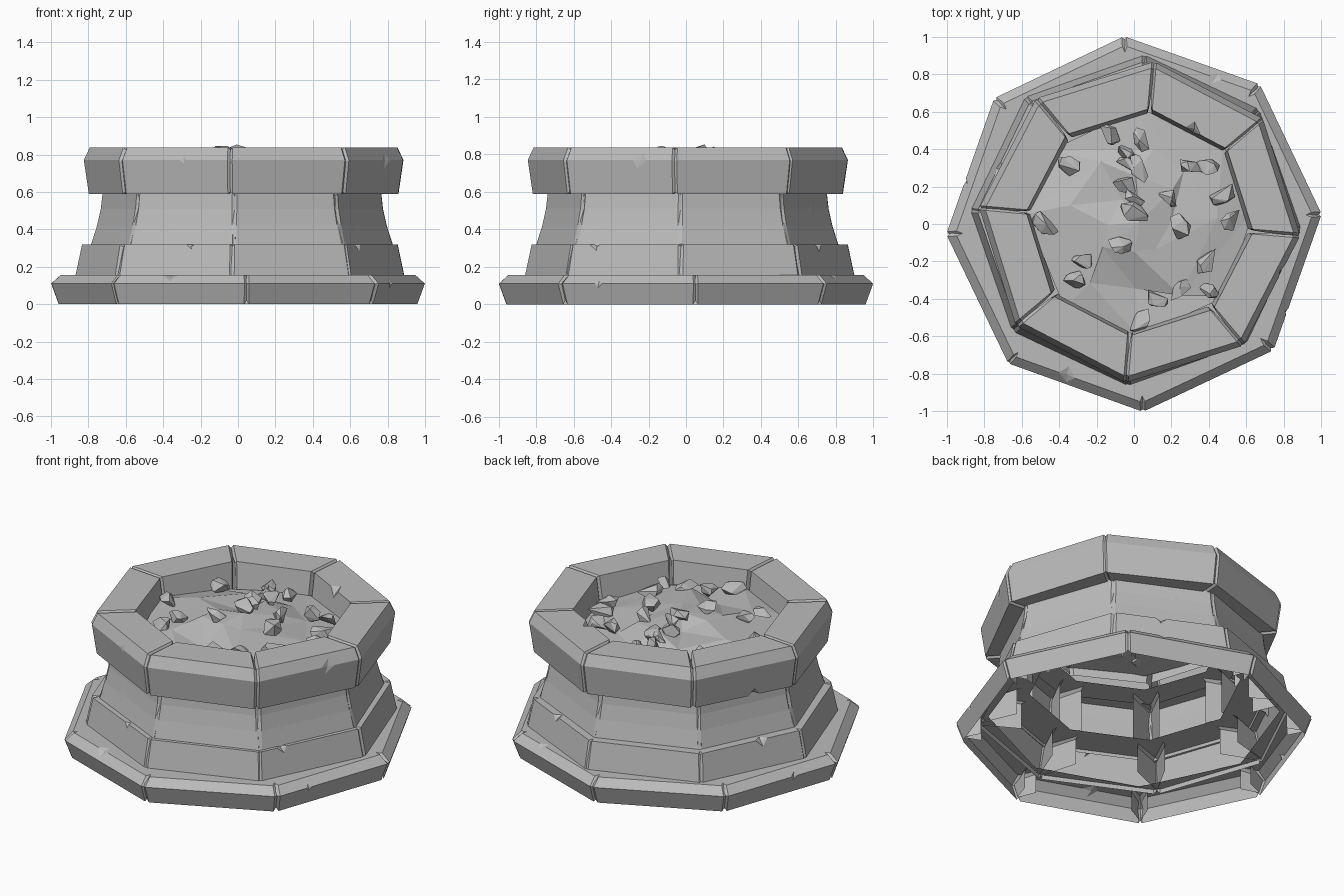
import bpy, bmesh, math, random
from mathutils import Vector, Matrix

random.seed(11)
if "Cube" in bpy.data.objects:
    bpy.data.objects.remove(bpy.data.objects["Cube"], do_unlink=True)

# One stone colour
STONE = (0.5, 0.5, 0.5, 1)
stone = bpy.data.materials.new("grey stone")
stone.use_nodes = True
stone.diffuse_color = STONE
stone.node_tree.nodes["Principled BSDF"].inputs["Base Color"].default_value = STONE

SIDES = 8
HALF = math.pi / SIDES
CENTRE = Vector((0.03, 0.01, 0))


def finish(bm, name):
    mesh = bpy.data.meshes.new(name)
    bm.to_mesh(mesh)
    bm.free()
    mesh.materials.append(stone)
    obj = bpy.data.objects.new(name, mesh)
    bpy.context.collection.objects.link(obj)
    return obj


def chip_edge(bm, edge, size):
    """Knock a small triangular notch out of an edge shared by two faces."""
    faces = list(edge.link_faces)
    start, end = edge.verts
    a, b = start.co.copy(), end.co.copy()
    along = (b - a).normalized()
    mid = a.lerp(b, random.uniform(0.2, 0.8))
    trio = [bm.verts.new(mid + along * s * size) for s in (-1, 0, 1)]
    inward = Vector()
    for face in faces:
        loop = list(face.verts)
        into = face.calc_center_median() - mid
        into = (into - along * into.dot(along)).normalized()
        inward += into
        tip = bm.verts.new(mid + into * size * 1.1 + along * random.uniform(-0.4, 0.4) * size)
        i = loop.index(start)
        forward = loop[(i + 1) % len(loop)] == end
        p, m, q = trio if forward else trio[::-1]
        at = i + 1 if forward else loop.index(end) + 1
        bm.faces.remove(face)
        bm.faces.new(loop[:at] + [p, tip, q] + loop[at:])
        bm.faces.new((p, m, tip))
        bm.faces.new((m, q, tip))
    trio[1].co += inward * size * 0.4
    bm.edges.remove(edge)


def stone_block(bm, profile, middle, chips, centre, boxed):
    """Loft one straight block with worn ends; boxed blocks have square ends, others are mitred."""
    heart = sum((Vector(p) for p in profile), Vector((0, 0))) / len(profile)
    turn = Matrix.Rotation(middle, 3, "Z")
    rings = []
    for side, inset, shrink in ((-1, -0.002, 0.025), (-1, 0.014, 0), (1, 0.014, 0), (1, -0.002, 0.025)):
        ring = []
        for k, point in enumerate(profile):
            p = Vector(point)
            p += (heart - p).normalized() * shrink
            square = boxed and k == len(profile) - 1
            half = (profile[k - 1] if square else point)[0] * math.sin(HALF) - inset
            local = Vector((p.x * math.cos(HALF), side * half, p.y))
            ring.append(bm.verts.new(turn @ local + centre))
        rings.append(ring)
    for one, two in zip(rings, rings[1:]):
        for k in range(len(profile) - 1):
            bm.faces.new((one[k], two[k], two[k + 1], one[k + 1]))
    # End walls, reaching down to the bed of the block when it is boxed
    for ring in (rings[0], rings[-1]):
        foot = []
        if boxed:
            top = ring[-1].co
            foot = [bm.verts.new((top.x, top.y, ring[0].co.z))]
        bm.faces.new(ring + foot)
    # Chips on the outer long edges
    for k in random.sample(range(1, len(profile) - 1), chips):
        edge = bm.edges.get((rings[1][k], rings[2][k]))
        if edge and len(edge.link_faces) == 2:
            chip_edge(bm, edge, random.uniform(0.02, 0.045))


def stone_course(name, profile, corner, wobble, centre, boxed):
    bm = bmesh.new()
    for k in range(SIDES):
        middle = math.radians(corner + random.uniform(-wobble, wobble)) + (2 * k + 1) * HALF
        stone_block(bm, profile, middle, k % 2, centre, boxed)
    bmesh.ops.recalc_face_normals(bm, faces=bm.faces)
    return finish(bm, name)


# Courses of blocks, from the ground up: (radius at the corner, height)
stone_course("base_course", [(0.965, 0), (1.005, 0.11), (0.955, 0.155), (0.82, 0.155)],
             3, 0.3, Vector(), True)
stone_course("plinth_course", [(0.89, 0.13), (0.85, 0.318), (0.6, 0.318)],
             -3, 0.5, Vector((0.01, 0.02, 0)), True)
stone_course("wall_course", [(0.815, 0.3), (0.78, 0.42), (0.76, 0.51), (0.75, 0.6), (0.52, 0.6)],
             -3, 0.3, CENTRE * 0.7, True)
stone_course("rim_course", [(0.68, 0.588), (0.835, 0.588), (0.862, 0.77), (0.83, 0.838),
                            (0.61, 0.838), (0.585, 0.67)],
             -5, 0.3, CENTRE, False)


# Uneven rubble fill inside the rim
def fill_height(r):
    return 0.705 + 0.1 * max(0, 1 - r / 0.6)


bm = bmesh.new()
previous = [bm.verts.new(CENTRE + Vector((0, 0, 0.8)))]
for r in (0.2, 0.4, 0.61):
    ring = []
    for k in range(SIDES):
        turn = 2 * HALF * (k + random.uniform(-0.25, 0.25)) - 0.09
        reach = r + (random.uniform(-0.06, 0.06) if r < 0.6 else 0)
        lift = fill_height(r) + random.uniform(-0.03, 0.03)
        ring.append(bm.verts.new(CENTRE + Vector((reach * math.cos(turn), reach * math.sin(turn), lift))))
    for k in range(SIDES):
        n = (k + 1) % SIDES
        if len(previous) == 1:
            bm.faces.new((previous[0], ring[k], ring[n]))
        else:
            bm.faces.new((previous[k], ring[k], ring[n]))
            bm.faces.new((previous[k], ring[n], previous[n]))
    previous = ring
finish(bm, "rubble_fill")

# Loose angular stones lying on the fill
SPOTS = [(-.34, .31), (-.13, .48), (-.06, .38), (.02, .29), (-.04, .21), (0, .14), (0, .06),
         (.18, .14), (.3, .3), (.39, .3), (.48, .16), (.53, .02), (.25, -.02), (-.47, 0),
         (-.09, -.12), (.39, -.2), (-.27, -.2), (-.3, -.3), (.12, -.4), (.25, -.36),
         (.4, -.35), (.04, -.52), (.04, .45), (-.03, .31)]
bm = bmesh.new()
for x, y in SPOTS:
    size = random.uniform(0.055, 0.075)
    spin = Matrix.Rotation(random.uniform(0, math.tau), 3, "Z") @ Matrix.Rotation(random.uniform(-0.5, 0.5), 3, "X")
    middle = Vector((x, y, fill_height(math.hypot(x, y)) + 0.02))
    verts = []
    for _ in range(12):
        d = Vector([random.gauss(0, 1) for _ in range(3)]).normalized() * size
        verts.append(bm.verts.new(middle + spin @ Vector((d.x * 1.2, d.y * 0.75, d.z * 0.7))))
    hull = bmesh.ops.convex_hull(bm, input=verts)
    spare = {v for v in hull["geom_interior"] + hull["geom_unused"] if isinstance(v, bmesh.types.BMVert)}
    bmesh.ops.delete(bm, geom=list(spare), context="VERTS")
bmesh.ops.recalc_face_normals(bm, faces=bm.faces)
finish(bm, "loose_stones")
